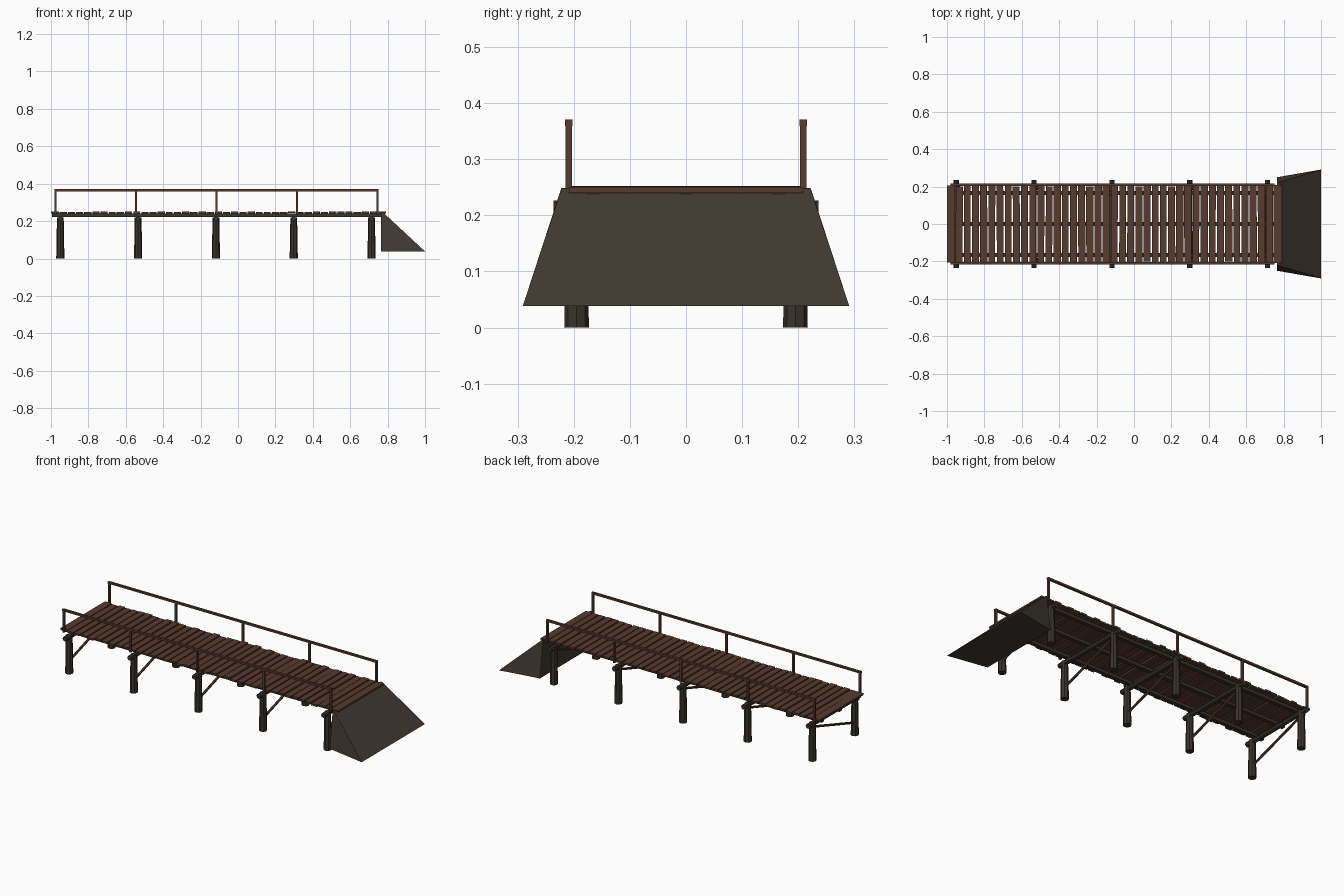
import bpy, bmesh, random
from mathutils import Vector, Matrix

random.seed(4)
if "Cube" in bpy.data.objects:
    bpy.data.objects.remove(bpy.data.objects["Cube"], do_unlink=True)


def material(name, colour):
    mat = bpy.data.materials.new(name)
    mat.use_nodes = True
    mat.diffuse_color = (*colour, 1)
    mat.node_tree.nodes["Principled BSDF"].inputs["Base Color"].default_value = (*colour, 1)
    return mat


PLANK = material("brown wood", (0.095, 0.043, 0.026))
LOG = material("dark timber", (0.042, 0.034, 0.025))
EARTH = material("dark earth", (0.053, 0.042, 0.032))


def finish(bm, name, mat):
    bmesh.ops.recalc_face_normals(bm, faces=bm.faces)
    mesh = bpy.data.meshes.new(name)
    bm.to_mesh(mesh)
    bm.free()
    mesh.materials.append(mat)
    obj = bpy.data.objects.new(name, mesh)
    bpy.context.collection.objects.link(obj)
    return obj


def box(name, centre, size, mat, turn=0):
    bm = bmesh.new()
    place = Matrix.Translation(centre) @ Matrix.Rotation(turn, 4, "Z")
    bmesh.ops.create_cube(bm, size=1, matrix=place @ Matrix.Diagonal((*size, 1)))
    return finish(bm, name, mat)


def log(name, start, end, r1, r2, mat, sides=8):
    start, end = Vector(start), Vector(end)
    axis = end - start
    place = Matrix.Translation((start + end) / 2) @ axis.to_track_quat("Z", "Y").to_matrix().to_4x4()
    bm = bmesh.new()
    bmesh.ops.create_cone(bm, cap_ends=True, segments=sides, radius1=r1, radius2=r2,
                          depth=axis.length, matrix=place)
    return finish(bm, name, mat)


# Bents: two piles, a cap log and a diagonal brace
for i in range(5):
    x = -0.95 + 0.416 * i
    for side, y in (("front", -0.195), ("back", 0.195)):
        log(f"{side}_pile_{i}", (x, y, 0), (x, y, 0.22), 0.022, 0.018, LOG)
    log(f"cap_log_{i}", (x, -0.236, 0.212), (x, 0.236, 0.212), 0.014, 0.014, LOG)
    log(f"brace_{i}", (x, -0.195, 0.07), (x, 0.195, 0.195), 0.007, 0.007, PLANK, 6)

# Stringers under the deck
for i, y in enumerate((-0.165, 0, 0.165)):
    box(f"stringer_{i}", (-0.105, y, 0.231), (1.78, 0.022, 0.018), LOG)

# Uneven deck planks
count = 41
pitch = 1.79 / count
for i in range(count):
    inner = 0 < i < count - 1
    jitter = random.uniform(-1, 1) if inner else 0
    box(f"plank_{i}",
        (-1 + pitch * (i + 0.5), 0.004 * jitter, 0.245 + 0.002 * jitter),
        (pitch - random.uniform(0.004, 0.009) if inner else pitch,
         0.414 + 0.008 * random.uniform(-1, 1), 0.01), PLANK,
        random.uniform(-0.006, 0.006) if inner else 0)

# Handrails
for side, y in (("front", -0.209), ("back", 0.209)):
    for i in range(5):
        box(f"{side}_rail_post_{i}", (-0.975 + 0.43 * i, y, 0.3), (0.011, 0.012, 0.13), PLANK)
    box(f"{side}_handrail", (-0.115, y, 0.365), (1.732, 0.013, 0.011), PLANK)

# Earth bank at the landward end
bm = bmesh.new()
for x, y, z in ((0.765, 0.25, 0.038), (1, 0.291, 0.038), (0.765, 0.222, 0.249), (0.775, 0.222, 0.247)):
    for s in (-1, 1):
        bm.verts.new((x, s * y, z))
bmesh.ops.convex_hull(bm, input=bm.verts)
finish(bm, "earth_bank", EARTH)
